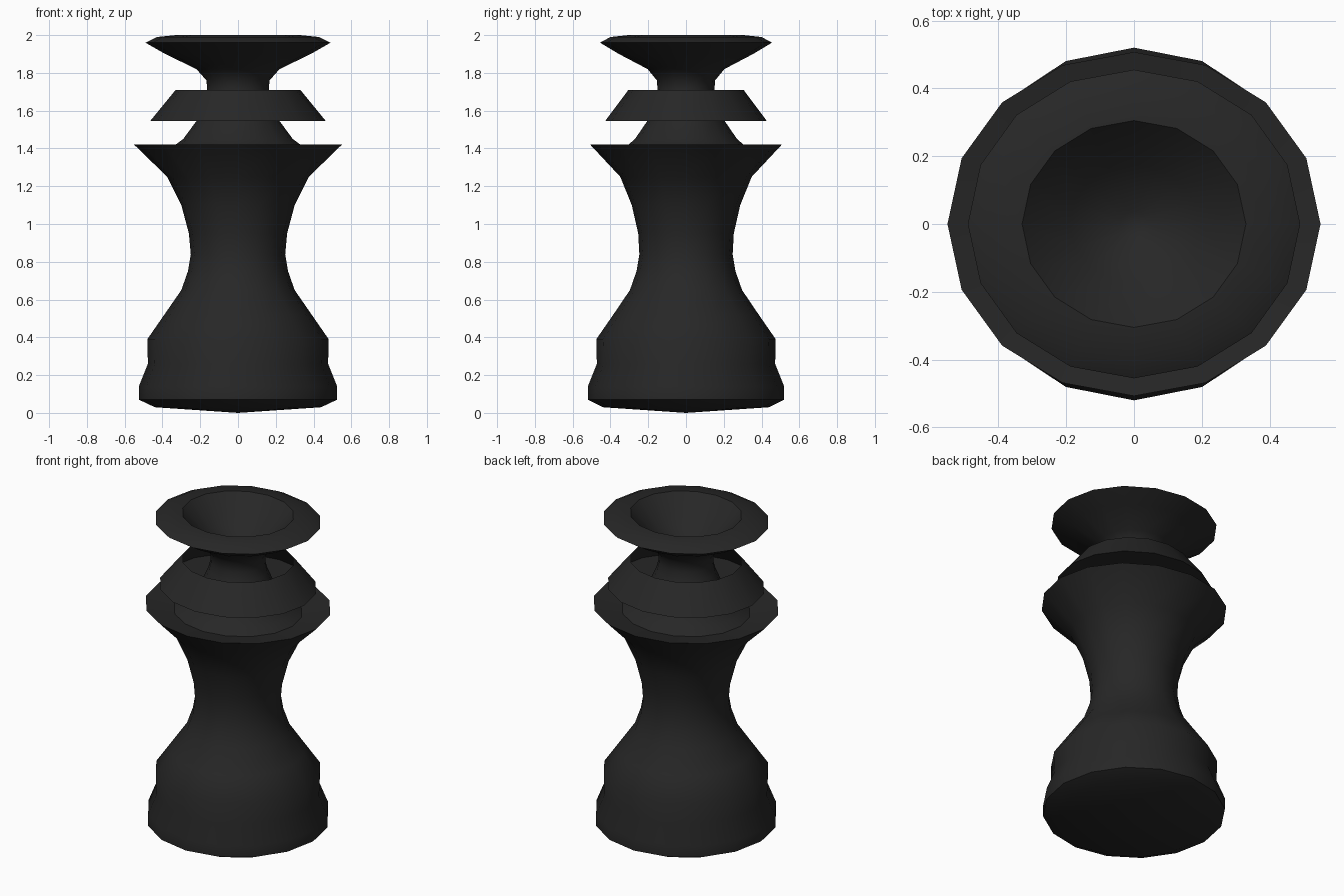
import bpy, bmesh, math

if "Cube" in bpy.data.objects:
    bpy.data.objects.remove(bpy.data.objects["Cube"])

SIDES = 16
black = bpy.data.materials.new("black")
black.diffuse_color = (0.02, 0.02, 0.02, 1)
black.use_nodes = True
black.node_tree.nodes["Principled BSDF"].inputs["Base Color"].default_value = black.diffuse_color


def lathe(name, profile):
    """Revolve (x radius, y radius, z) rows; a radius of 0 makes a pole."""
    bm = bmesh.new()
    rings = []
    for rx, ry, z in profile:
        if rx == 0:
            rings.append([bm.verts.new((0, 0, z))] * SIDES)
        else:
            rings.append([bm.verts.new((rx * math.cos(a), ry * math.sin(a), z))
                          for a in (2 * math.pi * i / SIDES for i in range(SIDES))])
    for low, high in zip(rings, rings[1:]):
        for i in range(SIDES):
            j = (i + 1) % SIDES
            corners = list(dict.fromkeys((low[i], low[j], high[j], high[i])))
            bm.faces.new(corners)
    bmesh.ops.recalc_face_normals(bm, faces=bm.faces)
    mesh = bpy.data.meshes.new(name)
    bm.to_mesh(mesh)
    bm.free()
    mesh.materials.append(black)
    obj = bpy.data.objects.new(name, mesh)
    bpy.context.collection.objects.link(obj)
    bpy.ops.object.select_all(action='DESELECT')
    obj.select_set(True)
    bpy.context.view_layer.objects.active = obj
    bpy.ops.object.shade_smooth_by_angle(angle=math.radians(40))
    return obj


# One continuous turned body, bottom to top
lathe("turned_piece", [
    # foot
    (0, 0, 0), (0.44, 0.44, 0.03), (0.525, 0.52, 0.07), (0.525, 0.52, 0.14),
    (0.477, 0.472, 0.26), (0.48, 0.475, 0.39),
    # waisted stem
    (0.39, 0.385, 0.52), (0.30, 0.297, 0.65), (0.265, 0.262, 0.75),
    (0.25, 0.247, 0.84), (0.26, 0.253, 0.95), (0.30, 0.287, 1.10),
    (0.375, 0.348, 1.25),
    # wide collar with slightly dished top
    (0.55, 0.507, 1.42), (0.38, 0.35, 1.39),
    # small bell
    (0.33, 0.305, 1.42), (0.29, 0.27, 1.45), (0.22, 0.205, 1.545),
    # sloped ring, open at the top
    (0.465, 0.428, 1.545), (0.33, 0.305, 1.71), (0.447, 0.413, 1.552),
    # neck
    (0.215, 0.20, 1.56), (0.175, 0.163, 1.65), (0.162, 0.15, 1.70),
    (0.167, 0.154, 1.76),
    # cup and its hollow
    (0.22, 0.203, 1.82), (0.385, 0.355, 1.90), (0.49, 0.455, 1.96),
    (0.43, 0.40, 1.99), (0.33, 0.305, 2.0), (0.19, 0.175, 1.86),
    (0.04, 0.037, 1.77), (0, 0, 1.77),
])
